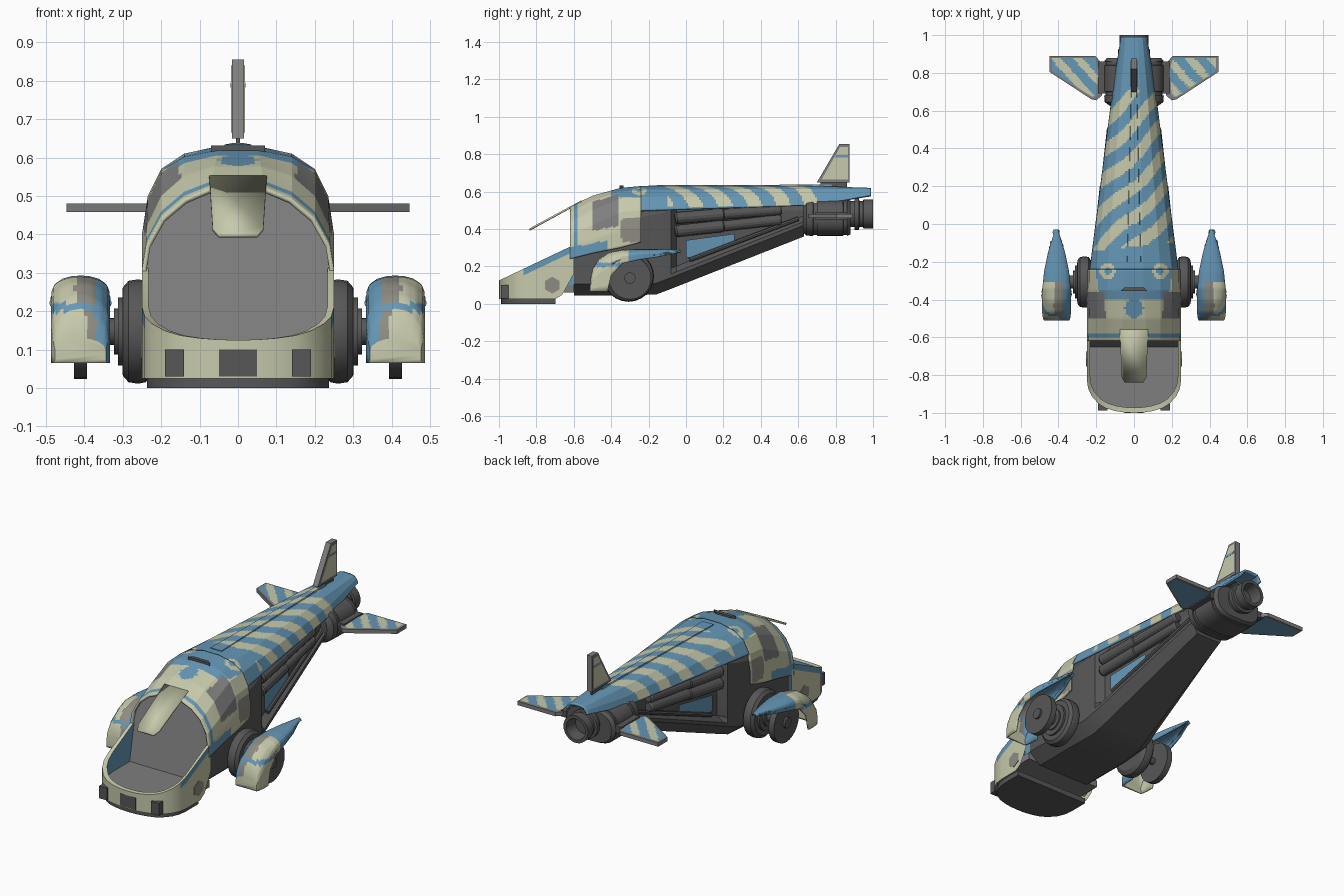
import bpy, math
from mathutils import Vector

if "Cube" in bpy.data.objects:
    bpy.data.objects.remove(bpy.data.objects["Cube"])


def mat(name, r, g, b):
    m = bpy.data.materials.new(name)
    m.diffuse_color = (r, g, b, 1)
    m.use_nodes = True
    m.node_tree.nodes["Principled BSDF"].inputs["Base Color"].default_value = m.diffuse_color
    return m


BLUE = mat("blue paint", 0.13, 0.31, 0.47)
CREAM = mat("cream paint", 0.57, 0.59, 0.41)
BROWN = mat("grey brown paint", 0.27, 0.26, 0.22)
DARK = mat("dark hull grey", 0.095, 0.095, 0.095)
MID = mat("mid grey", 0.21, 0.21, 0.21)
PAINT = [BLUE, CREAM, BROWN, MID]


def make(name, verts, faces, mats, rule=None, angle=25, thick=0):
    me = bpy.data.meshes.new(name)
    me.from_pydata([tuple(v) for v in verts], [], faces)
    ob = bpy.data.objects.new(name, me)
    bpy.context.collection.objects.link(ob)
    for m in mats:
        me.materials.append(m)
    for p in me.polygons:
        p.use_smooth = True
        if rule:
            p.material_index = rule(*p.center)
    me.set_sharp_from_angle(angle=math.radians(angle))
    if thick:
        s = ob.modifiers.new("thickness", 'SOLIDIFY')
        s.thickness, s.offset = thick, -1
    return ob


def loft(name, secs, mats, rule=None, nx=1, dy=9, closed=False, cap=False, mirror=True, thick=0, angle=25):
    """Sections are (y, points); half sections run from the top centre outward."""
    full = []
    for y, pts in secs:
        if mirror:
            pts = [(-x, z) for x, z in reversed(pts)] + list(pts)
        segs = list(zip(pts, pts[1:])) + ([(pts[-1], pts[0])] if closed else [])
        row = [Vector((a[0], y, a[1])).lerp(Vector((b[0], y, b[1])), k / nx) for a, b in segs for k in range(nx)]
        if not closed:
            row.append(Vector((pts[-1][0], y, pts[-1][1])))
        full.append(row)
    rows = [full[0]]
    for a, b in zip(full, full[1:]):
        n = max(1, round((b[0].y - a[0].y) / dy))
        rows += [[p.lerp(q, k / n) for p, q in zip(a, b)] for k in range(1, n + 1)]
    w = len(rows[0])
    faces = [(j * w + i, j * w + (i + 1) % w, (j + 1) * w + (i + 1) % w, (j + 1) * w + i)
             for j in range(len(rows) - 1) for i in range(w if closed else w - 1)]
    if closed or cap:
        faces.append(tuple(reversed(range(w))))
    if closed:
        faces.append(tuple(range((len(rows) - 1) * w, len(rows) * w)))
    return make(name, [v for r in rows for v in r], faces, mats, rule, angle, thick)


def lathe(name, a, d, prof, m, n=24):
    """Turned part: prof is (radius, distance along d)."""
    a, q = Vector(a), Vector((0, 0, 1)).rotation_difference(Vector(d))
    vs = [a + q @ Vector((r * math.cos(t), r * math.sin(t), h)) for r, h in prof
          for t in [2 * math.pi * k / n for k in range(n)]]
    fs = [(j * n + i, j * n + (i + 1) % n, (j + 1) * n + (i + 1) % n, (j + 1) * n + i)
          for j in range(len(prof) - 1) for i in range(n)]
    fs += [tuple(reversed(range(n))), tuple(range((len(prof) - 1) * n, len(prof) * n))]
    return make(name, vs, fs, [m])


def prism(name, pts, axis, a, b, m):
    """Polygon extruded along an axis from a to b."""
    def put(p, h):
        v = list(p)
        v.insert(axis, h)
        return v
    n = len(pts)
    vs = [put(p, h) for h in (a, b) for p in pts]
    fs = [(i, (i + 1) % n, n + (i + 1) % n, n + i) for i in range(n)] + [tuple(reversed(range(n))), tuple(range(n, 2 * n))]
    area = sum(pts[i - 1][0] * pts[i][1] - pts[i][0] * pts[i - 1][1] for i in range(n))
    if (area > 0) == (axis == 1) != (b < a):
        fs = [tuple(reversed(f)) for f in fs]
    return make(name, vs, fs, [m], angle=20)


def rect(x0, x1, y0, y1):
    return [(x0, y0), (x1, y0), (x1, y1), (x0, y1)]


# paint rules
def roof(x, y, z):
    d = math.hypot(abs(x) - 0.14, y + 0.25)
    if 0.018 < d < 0.042:
        return 1
    if y < -0.12 + 0.1 * x or y > 0.71 or (z < 0.52 and y < 0.3):
        return 0
    return int(((y - 0.95 * x) / 0.165 + 0.12 * math.sin(14 * x + 5 * y)) % 1 < 0.5)


def canopy_paint(x, y, z):
    t = y + 0.5
    if 0 < t < 0.14 and 0.39 + 0.2 * t < z < 0.545 + 0.3 * t:
        return 3
    if y > -0.4 and z > 0.57:
        return roof(x, y, z)
    if math.hypot(x, y + 0.45) < 0.05 or -0.605 < y < -0.58:
        return 0
    if y < -0.42 and z < 0.30 + 0.2 * (y + 0.62):
        return 0
    if y > -0.35 + 0.1 * abs(z - 0.4) and 0.33 < z < 0.46:
        return 2
    return 1


def fender_paint(x, y, z):
    if y > -0.31 or abs(x) < 0.372 or 0.198 < z < 0.222:
        return 0
    return 2 if abs(x) < 0.41 + 0.015 * math.sin(30 * z) else 1


# canopy and spine shells
loft("canopy_shell", [
    (-.62, [(.07, .52), (.14, .49), (.2, .44), (.24, .37), (.25, .31), (.25, .24)]),
    (-.5, [(.06, .578), (.14, .553), (.2, .5), (.238, .42), (.25, .34), (.25, .27)]),
    (-.35, [(.05, .62), (.14, .602), (.2, .565), (.235, .49), (.25, .40), (.25, .30)]),
    (-.24, [(.05, .63), (.14, .61), (.2, .57), (.235, .5), (.25, .40), (.25, .33)])],
    PAINT, canopy_paint, nx=8, dy=.01, thick=.012, angle=12)
loft("spine_shell", [
    (-.24, [(.05, .63), (.14, .61), (.2, .57), (.235, .5)]),
    (.7, [(.03, .63), (.07, .615), (.1, .575), (.115, .53)]),
    (.99, [(.02, .62), (.045, .615), (.06, .60), (.07, .58)])],
    PAINT, roof, nx=8, dy=.01, thick=.012, angle=12)
loft("spine_ridge", [(-.2, [(.035, .634), (.04, .62)]), (.78, [(.012, .638), (.016, .62)])],
     PAINT, roof, nx=4, dy=.01, cap=True)
prism("roof_vent", [(-.07, -.355), (.07, -.355), (.05, -.335), (-.05, -.335)], 2, .615, .632, DARK)

# dark hull
hull = []
for y, w, zb, zt, ins in [(-.6, .235, .045, .33, 0), (-.35, .235, .045, .52, 0), (-.16, .222, .05, .56, 0),
                          (-.08, .208, .08, .58, 0), (-.05, .203, .092, .58, .04), (.63, .115, .36, .58, .03)]:
    hull.append((y, [(w - ins - .05, zt), (w - ins, zt - .08), (w - ins, zb + .11), (w, zb + .08),
                     (w, zb + .06), (w * .7, zb)]))
loft("hull", hull, [DARK], closed=True)

# chin: a U shaped wall with a sloping rim
plan = [(0, -1), (.05, -.998), (.1, -.99), (.15, -.975), (.19, -.95), (.225, -.91), (.243, -.87),
        (.25, -.82), (.25, -.76), (.25, -.70), (.25, -.66), (.25, -.6)]
plan = [(-x, y) for x, y in reversed(plan[1:])] + plan
n = len(plan)
cv = []
for row in range(5):
    for x, y in plan:
        rim = .125 + (y + 1) / .4 * .19
        low = .025 if y < -.68 else (.05 if y < -.62 else .16)
        k = .93 if row > 2 else 1
        z = (low, rim - .035, rim, rim, .08)[row]
        cv.append((x * k, (y + .6) * k - .6, z))
make("chin", cv, [(r * n + i, r * n + i + 1, (r + 1) * n + i + 1, (r + 1) * n + i) for r in range(4) for i in range(n - 1)],
     PAINT)
ch = bpy.data.objects["chin"].data
for p in ch.polygons:
    r = p.index // (n - 1)
    p.material_index = (1, 0 if p.center.y > -.86 else 1, 1, 0)[r]
prism("chin_base", [(x * .95, max((y + .6) * .97 - .6, -1)) for x, y in plan if y < -.68], 2, 0, .03, DARK)
prism("cockpit_floor", [(x * .96, (y + .6) * .96 - .6) for x, y in plan], 2, .06, .1, MID)
half = [(.09, .535), (.15, .505), (.205, .45), (.235, .37), (.235, .1)]
wall = [(-x, z) for x, z in half] + [(x, z) for x, z in reversed(half)]
make("cockpit_wall", [(x, -.65 + (z - .1) * .2, z) for x, z in wall], [tuple(range(10))], [MID])
# sensor ports and side badges on the chin
prism("port_middle", rect(-.05, .05, .03, .1), 1, -1.0, -.98, DARK)
for s in (1, -1):
    prism("port_side", rect(*sorted((s * .14, s * .19)), .03, .1), 1, -.988, -.94, DARK)
    prism("side_hatch", [(-.715 + .045 * math.cos(math.pi * (k + .5) / 3), .10 + .045 * math.sin(math.pi * (k + .5) / 3))
                         for k in range(6)], 0, s * .247, s * .253, BROWN)

# visor plate over the windshield
visor = [(-.06, .071, .53), (.0, .073, .545)]
make("visor", [(-.075, -.56, .553), (.075, -.56, .553), (.066, -.81, .418), (.05, -.84, .40),
               (-.05, -.84, .40), (-.066, -.81, .418)], [(5, 4, 3, 2, 1, 0)], [CREAM], thick=.01)

for s in (1, -1):
    # wheels and hub
    lathe("inner_wheel", (s * .225, -.307, .147), (s, 0, 0),
          [(.11, 0), (.132, .015), (.136, .035), (.132, .06), (.115, .075), (.088, .076), (.088, .088), (.06, .088),
           (.06, .098), (.035, .098), (.035, .125), (.02, .125), (.02, .17)], DARK)
    lathe("outer_wheel", (s * .393, -.3, .138), (s, 0, 0), [(.114, 0), (.114, .034), (.03, .034), (.03, .045)], DARK)
    # fender with a long tapering tail
    secs = []
    for y, w, zt, zb in [(-.512, .066, .13, .065), (-.5, .072, .19, .065), (-.465, .077, .24, .065), (-.42, .077, .27, .065),
                         (-.4, .077, .278, .15), (-.34, .075, .29, .215), (-.25, .066, .293, .235),
                         (-.15, .045, .292, .25), (-.03, .008, .288, .276)]:
        h = zt - zb
        pts = [(.41 - w, zb), (.41 - w, zb + h * .5)]
        pts += [(.41 - w * math.cos(t), max(zb + h * .5, zt - .075) + min(.075, h * .5) * math.sin(t))
                for t in [math.pi * k / 8 for k in range(9)]]
        pts += [(.41 + w, zb + h * .5), (.41 + w, zb)]
        if s < 0:
            pts = [(-x, z) for x, z in reversed(pts)]
        secs.append((y, pts))
    loft("fender", secs, [BLUE, CREAM, BROWN], fender_paint, nx=3, dy=.012, cap=True, mirror=False, thick=.01, angle=50)
    # side pipes, rail and blue panel
    for z0, z1 in ((.458, .503), (.388, .45)):
        a, b = Vector((s * .178, -.06, z0)), Vector((s * .115, .51, z1))
        L = (b - a).length
        lathe("side_pipe", a, b - a, [(.024, 0), (.032, .01), (.032, L * .45), (.028, L * .46), (.028, L - .01), (.022, L)],
              MID if z0 < 0 else DARK, 14)
    a, b = Vector((s * .172, .02, .235)), Vector((s * .105, .6, .455))
    lathe("side_rail", a, b - a, [(.012, 0), (.012, (b - a).length)], DARK, 8)
    panel = [(0, .25), (.08, .235), (.26, .33), (.26, .375), (0, .34)]
    make("side_panel", [(s * (.168 - .115 * y), y, z) for y, z in panel],
         [tuple(range(5)) if s > 0 else tuple(reversed(range(5)))], [BLUE])
    # tail plane
    fin = [(s * x, y) for x, y in [(.17, .68), (.2, .655), (.225, .66), (.447, .805), (.447, .89), (.205, .89), (.17, .85)]]
    prism("tail_plane", fin, 2, .458, .48, MID)
    prism("tail_plane_mount", rect(*sorted((s * .12, s * .19)), .69, .86), 2, .45, .488, DARK)
    for nm, z, m in (("tail_plane_top", .483, 1), ("tail_plane_underside", .455, 0)):
        secs = []
        for y, x0, x1 in [(.675, .2, .225), (.80, .19, .42), (.815, .19, .435), (.878, .205, .435)]:
            p = sorted([(s * x0, z), (s * x1, z)])
            secs.append((y, p if m else p[::-1]))
        loft(nm, secs, PAINT[:2], lambda x, y, z, m=m: int(m and ((y + 1.1 * x) / .13) % 1 < .45),
             nx=24, dy=.01, mirror=False)

# upright tail fin
prism("tail_fin", [(.70, .65), (.82, .855), (.875, .855), (.875, .65)], 0, -.016, .016, MID)
prism("tail_fin_mount", rect(.72, .86, .61, .655), 0, -.005, .005, DARK)
for s in (1, -1):
    prism("tail_fin_panel", [(.725, .665), (.825, .84), (.865, .84), (.865, .665)], 0, s * .015, s * .018, CREAM)
    prism("tail_fin_band", [(.797, .783), (.803, .795), (.865, .795), (.865, .783)], 0, s * .015, s * .019, BLUE)

# engine housing and nozzle
eng = []
for y, k in [(.625, .8), (.645, .98), (.68, 1), (.681, .95), (.70, .95), (.701, 1), (.84, 1), (.841, .95), (.86, .95),
             (.861, 1), (.88, .9)]:
    ring = []
    for i in range(28):
        t = -2 * math.pi * i / 28
        c, q = math.cos(t), math.sin(t)
        ring.append((k * .158 * math.copysign(abs(c) ** .65, c), .462 + k * .099 * math.copysign(abs(q) ** .8, q)))
    eng.append((y, ring))
loft("engine_housing", eng, [DARK], closed=True, mirror=False)
lathe("nozzle", (0, .87, .48), (0, 1, 0),
      [(.07, 0), (.07, .03), (.084, .032), (.084, .055), (.07, .057), (.07, .075), (.078, .08), (.078, .13),
       (.06, .13), (.05, .06)], DARK)
